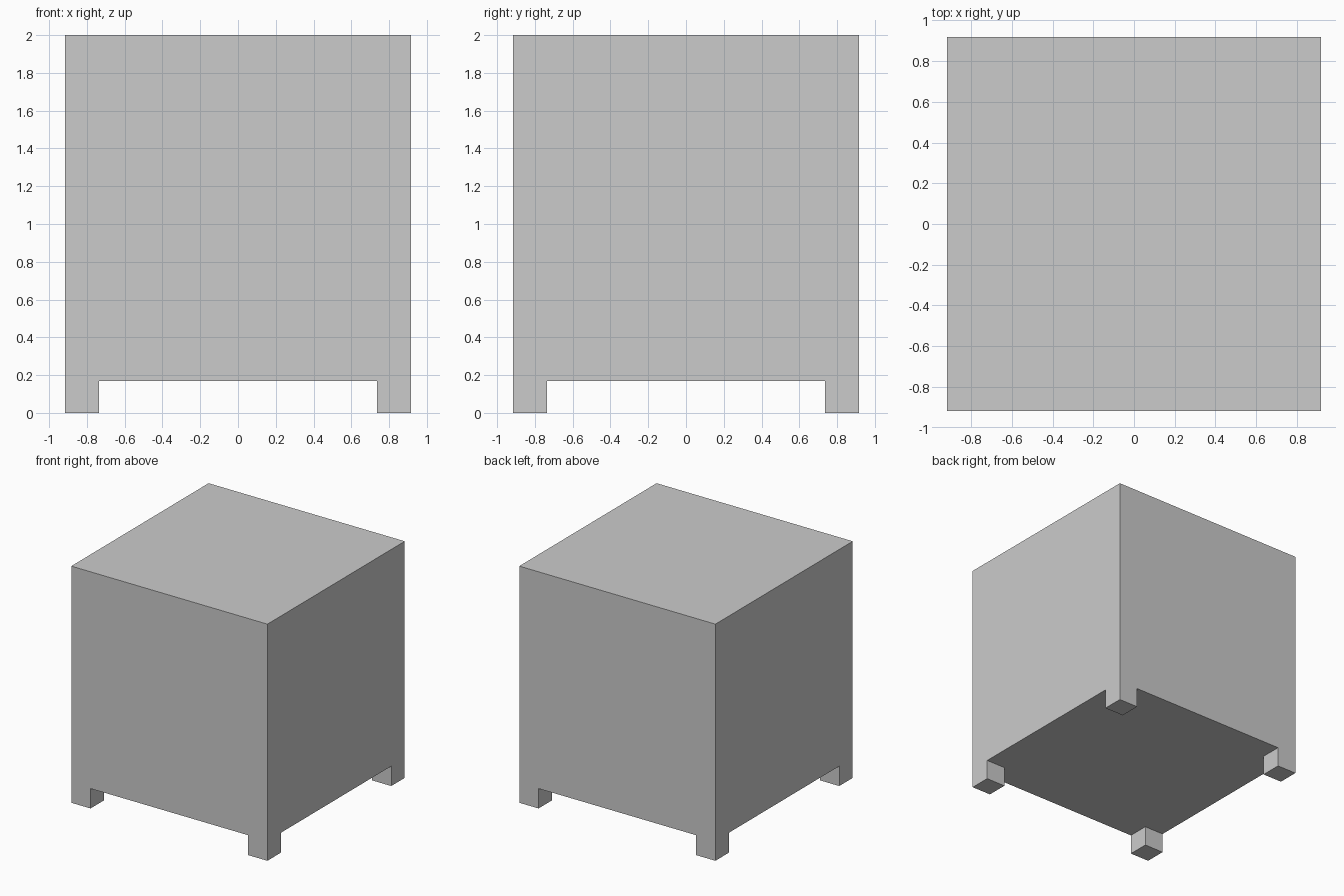
import bpy

if "Cube" in bpy.data.objects:
    bpy.data.objects.remove(bpy.data.objects["Cube"])

HALF = 0.917      # half width of the body
LEG = 0.18        # leg side
LEG_H = 0.168     # leg height
TOP = 2.0


def box(name, lo, hi):
    centre = [(a + b) / 2 for a, b in zip(lo, hi)]
    bpy.ops.mesh.primitive_cube_add(size=1, location=centre)
    ob = bpy.context.object
    ob.name = name
    ob.scale = [b - a for a, b in zip(lo, hi)]
    bpy.ops.object.transform_apply(location=True, rotation=False, scale=True)
    return ob


# Cushion body
box("seat_body", (-HALF, -HALF, LEG_H), (HALF, HALF, TOP))

# Four square legs, flush with the corners
leg = box("legs", (HALF - LEG, HALF - LEG, 0), (HALF, HALF, LEG_H))
mirror = leg.modifiers.new("corners", 'MIRROR')
mirror.use_axis = (True, True, False)
